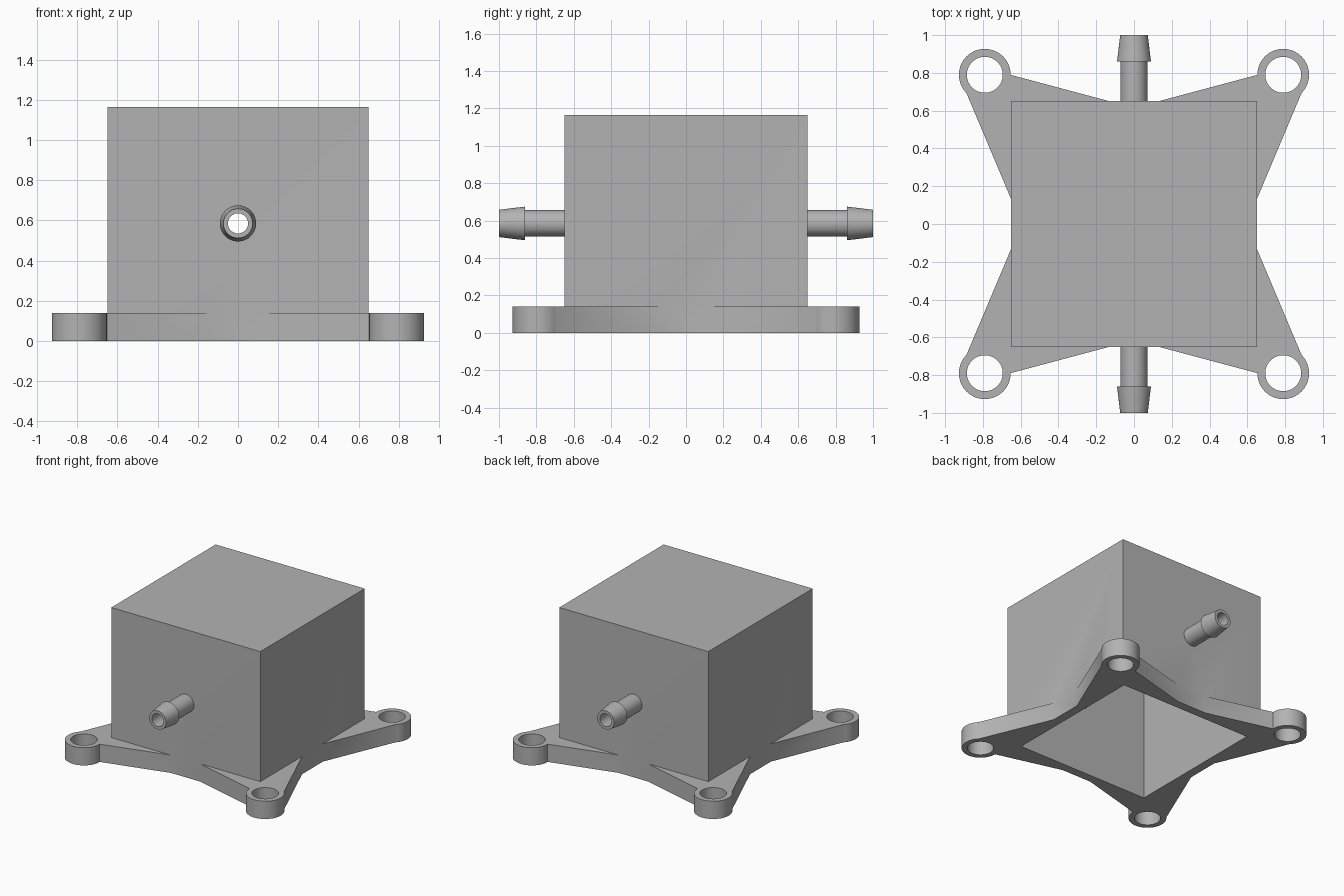
import bpy
import bmesh
import math
from mathutils import Matrix, Vector

if "Cube" in bpy.data.objects:
    bpy.data.objects.remove(bpy.data.objects["Cube"])

HALF, HEIGHT, WALL = 0.65, 1.165, 0.07
BASE, FOOT, FOOT_R, HOLE_R = 0.14, 0.79, 0.137, 0.095
PORT_Z, BORE_R = 0.585, 0.05
SEGMENTS = 64

grey = bpy.data.materials.new("plain grey")
grey.use_nodes = True
grey.diffuse_color = (0.45, 0.45, 0.45, 1)
grey.node_tree.nodes["Principled BSDF"].inputs["Base Color"].default_value = grey.diffuse_color


def finish(name, bm):
    bmesh.ops.recalc_face_normals(bm, faces=bm.faces)
    mesh = bpy.data.meshes.new(name)
    bm.to_mesh(mesh)
    bm.free()
    mesh.materials.append(grey)
    obj = bpy.data.objects.new(name, mesh)
    bpy.context.collection.objects.link(obj)
    return obj


def box(name, half, z0, z1):
    bm = bmesh.new()
    size = Matrix.Diagonal((2 * half, 2 * half, z1 - z0, 1))
    bmesh.ops.create_cube(bm, size=1, matrix=Matrix.Translation((0, 0, (z0 + z1) / 2)) @ size)
    return finish(name, bm)


def cylinder(name, radius, length, matrix):
    bm = bmesh.new()
    bmesh.ops.create_cone(bm, cap_ends=True, segments=SEGMENTS, radius1=radius,
                          radius2=radius, depth=length, matrix=matrix)
    return finish(name, bm)


def combine(target, tool, operation):
    mod = target.modifiers.new(operation, "BOOLEAN")
    mod.operation, mod.solver, mod.object = operation, "EXACT", tool
    bpy.context.view_layer.objects.active = target
    bpy.ops.object.modifier_apply(modifier=mod.name)
    bpy.data.objects.remove(tool)


def smooth(obj):
    bpy.ops.object.select_all(action="DESELECT")
    obj.select_set(True)
    bpy.context.view_layer.objects.active = obj
    bpy.ops.object.shade_smooth_by_angle(angle=math.radians(30))


# Star-shaped mounting plate: one corner arm repeated by mirroring
arm = [(HALF, 0.13), (0.89, 0.70), (FOOT, FOOT), (0.655, FOOT), (0.13, HALF)]
outline = []
for sx, sy in ((1, 1), (-1, 1), (-1, -1), (1, -1)):
    corner = [(sx * x, sy * y) for x, y in arm]
    outline += corner if sx * sy > 0 else corner[::-1]
bm = bmesh.new()
face = bm.faces.new([bm.verts.new((x, y, 0)) for x, y in outline])
top = bmesh.ops.extrude_face_region(bm, geom=[face])["geom"]
bmesh.ops.translate(bm, vec=Vector((0, 0, BASE)),
                    verts=[v for v in top if isinstance(v, bmesh.types.BMVert)])
plate = finish("mounting_plate", bm)

# Hollow housing, open underneath, with round screw feet
housing = box("housing", HALF, 0, HEIGHT)
combine(housing, plate, "UNION")
corners = [(sx * FOOT, sy * FOOT) for sx in (-1, 1) for sy in (-1, 1)]
for x, y in corners:
    spot = Matrix.Translation((x, y, BASE / 2))
    combine(housing, cylinder("screw_foot", FOOT_R, BASE, spot), "UNION")
for x, y in corners:
    spot = Matrix.Translation((x, y, BASE / 2))
    combine(housing, cylinder("screw_hole", HOLE_R, BASE * 2, spot), "DIFFERENCE")
combine(housing, box("cavity", HALF - WALL, -0.1, HEIGHT - WALL), "DIFFERENCE")
lengthwise = Matrix.Translation((0, 0, PORT_Z)) @ Matrix.Rotation(math.pi / 2, 4, "X")
combine(housing, cylinder("port_bore", BORE_R, 2, lengthwise), "DIFFERENCE")
smooth(housing)

# Barbed hose ports, turned from a closed profile of (radius, distance)
profile = [(BORE_R, HALF), (0.071, HALF), (0.071, 0.86), (0.09, 0.86), (0.073, 1), (BORE_R, 1)]
for name, side in (("front_hose_port", -1), ("back_hose_port", 1)):
    bm = bmesh.new()
    verts = [bm.verts.new((r, side * d, PORT_Z)) for r, d in profile]
    edges = [bm.edges.new((verts[i - 1], verts[i])) for i in range(len(verts))]
    bmesh.ops.spin(bm, geom=verts + edges, cent=(0, 0, PORT_Z), axis=(0, 1, 0),
                   angle=math.tau, steps=SEGMENTS, use_merge=True)
    bmesh.ops.remove_doubles(bm, verts=bm.verts, dist=0.0001)
    smooth(finish(name, bm))
